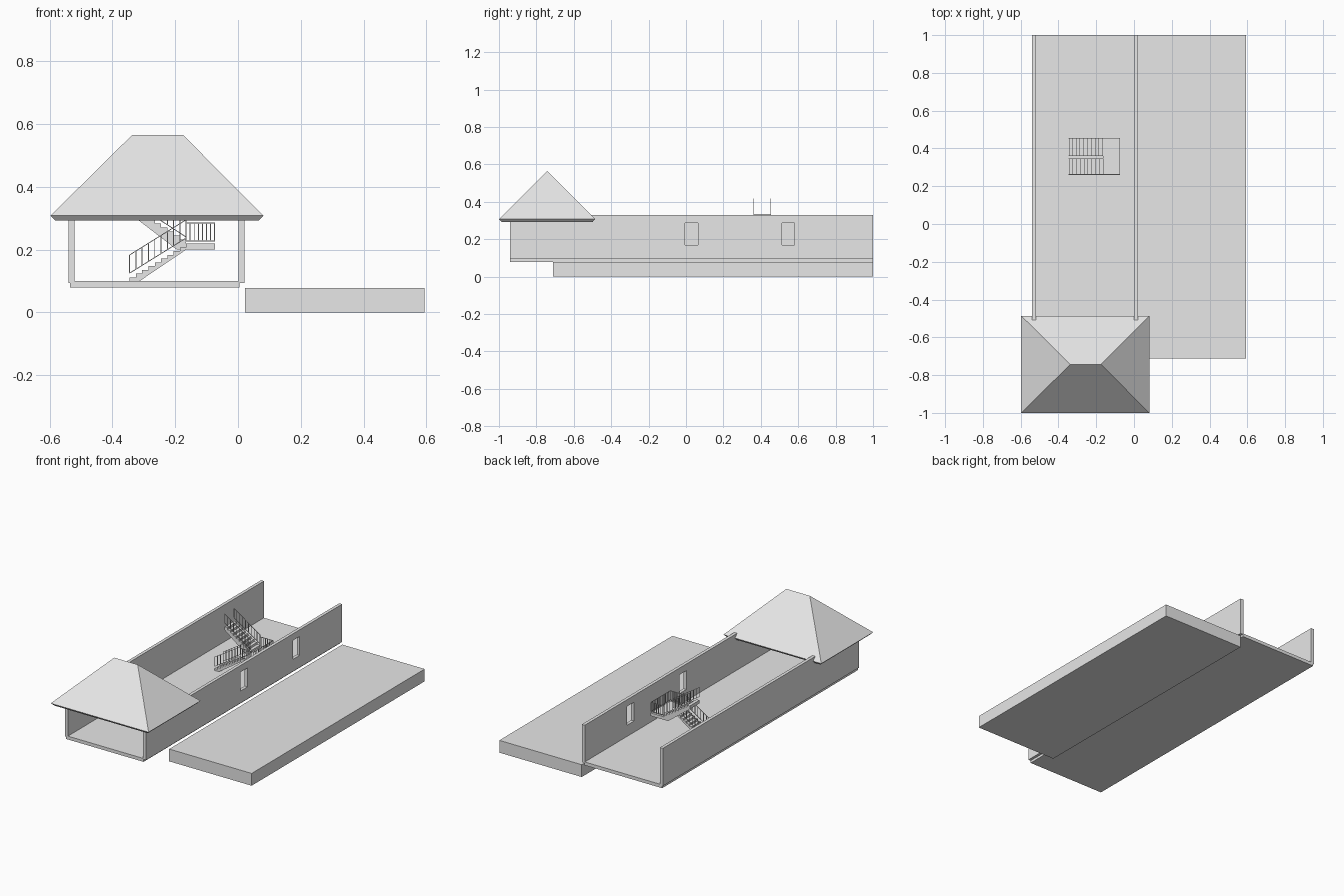
import bpy
import bmesh
from mathutils import Vector

cube = bpy.data.objects.get("Cube")
if cube:
    bpy.data.objects.remove(cube, do_unlink=True)

grey = bpy.data.materials.new("plain_grey")
grey.use_nodes = True
colour = (0.8, 0.8, 0.8, 1)
grey.diffuse_color = colour
grey.node_tree.nodes["Principled BSDF"].inputs["Base Color"].default_value = colour


def finish(name, bm):
    bmesh.ops.recalc_face_normals(bm, faces=bm.faces)
    mesh = bpy.data.meshes.new(name)
    bm.to_mesh(mesh)
    bm.free()
    mesh.materials.append(grey)
    obj = bpy.data.objects.new(name, mesh)
    bpy.context.collection.objects.link(obj)
    return obj


def add_prism(bm, profile, y0, y1):
    """Extrude an (x, z) outline along y."""
    face = bm.faces.new([bm.verts.new((x, y0, z)) for x, z in profile])
    moved = bmesh.ops.extrude_face_region(bm, geom=[face])["geom"]
    verts = [v for v in moved if isinstance(v, bmesh.types.BMVert)]
    bmesh.ops.translate(bm, verts=verts, vec=(0, y1 - y0, 0))


def add_box(bm, x, y, z):
    add_prism(bm, [(x[0], z[0]), (x[1], z[0]), (x[1], z[1]), (x[0], z[1])], *y)


def box(name, x, y, z):
    bm = bmesh.new()
    add_box(bm, x, y, z)
    return finish(name, bm)


# Ground slab, floor and long walls
box("side_slab", (0.022, 0.593), (-0.712, 1), (0, 0.077))
box("floor", (-0.535, 0.004), (-0.94, 1), (0.079, 0.1))
box("right_wall", (-0.54, -0.52), (-0.94, 1), (0.094, 0.33))
left_wall = box("left_wall", (0.001, 0.021), (-0.94, 1), (0.094, 0.33))

# Window openings in the left wall
for y in (-0.005, 0.512):
    cutter = box("window_cutter", (-0.05, 0.07), (y, y + 0.068), (0.17, 0.288))
    cutter.hide_render = True
    mod = left_wall.modifiers.new("window", "BOOLEAN")
    mod.operation = "DIFFERENCE"
    mod.object = cutter
    bpy.context.view_layer.objects.active = left_wall
    bpy.ops.object.modifier_apply(modifier=mod.name)
    bpy.data.objects.remove(cutter, do_unlink=True)

# Hipped roof with a bevelled eave: three stacked rings
bm = bmesh.new()
rings = []
for x0, x1, y0, y1, z in ((-0.582, 0.066, -0.987, -0.499, 0.293),
                          (-0.597, 0.081, -1, -0.486, 0.308)):
    rings.append([bm.verts.new(p) for p in
                  ((x0, y0, z), (x1, y0, z), (x1, y1, z), (x0, y1, z))])
low, eave = rings
bm.faces.new(low)
for i in range(4):
    j = (i + 1) % 4
    bm.faces.new((low[i], low[j], eave[j], eave[i]))
r0 = bm.verts.new((-0.337, -0.743, 0.565))
r1 = bm.verts.new((-0.175, -0.743, 0.565))
a, b, c, d = eave
for face in ((a, b, r1, r0), (b, c, r1), (c, d, r0, r1), (d, a, r0)):
    bm.faces.new(face)
finish("hipped_roof", bm)

# Staircase: two opposite flights around a landing
STEPS = 9
RUN = 0.02
FOOT = -0.345
TURN = FOOT + STEPS * RUN
LAND = 0.219


def flight(name, x, z, run, rise, y0, y1, under):
    """Stepped top edge closed by a sloping underside."""
    pts = [(x, z)]
    for i in range(STEPS):
        pts.append((x + i * run, z + (i + 1) * rise))
        pts.append((x + (i + 1) * run, z + (i + 1) * rise))
    bm = bmesh.new()
    add_prism(bm, pts + under, y0, y1)
    finish(name, bm)


rise = (LAND - 0.1) / (STEPS + 1)
flight("lower_flight", FOOT, 0.1, RUN, rise, 0.26, 0.348,
       [(TURN, 0.2), (FOOT + 0.032, 0.1)])
up_rise = (0.335 - LAND) / STEPS
flight("upper_flight", TURN, LAND, -RUN, up_rise, 0.36, 0.455,
       [(FOOT, 0.315), (TURN - 0.03, 0.2), (TURN, 0.2)])
box("landing", (TURN, -0.073), (0.26, 0.455), (0.2, LAND))

T = 0.0015


def railing(name, start, end, count, low, high):
    """Balusters between two sloping rails from start to end."""
    start, end = Vector(start), Vector(end)
    bm = bmesh.new()
    for i in range(count + 1):
        p = start.lerp(end, i / count)
        add_box(bm, (p.x - T, p.x + T), (p.y - T, p.y + T),
                (p.z + low, p.z + high))
    for h in (low, high):
        if start.x == end.x:
            add_box(bm, (start.x - T, start.x + T), (start.y, end.y),
                    (start.z + h - T, start.z + h + T))
        else:
            add_prism(bm, [(start.x, start.z + h - T), (end.x, end.z + h - T),
                           (end.x, end.z + h + T), (start.x, start.z + h + T)],
                      start.y - T, start.y + T)
    finish(name, bm)


for side, y in (("front", 0.262), ("back", 0.346)):
    railing("lower_" + side + "_railing", (FOOT, y, 0.113), (TURN, y, 0.225),
            STEPS, 0.012, 0.07)
for side, y in (("front", 0.362), ("back", 0.453)):
    railing("upper_" + side + "_railing", (TURN, y, 0.228), (FOOT, y, 0.345),
            STEPS, 0.012, 0.07)
for side, y in (("front", 0.262), ("back", 0.453)):
    railing("landing_" + side + "_railing", (TURN, y, LAND), (-0.075, y, LAND),
            7, 0.009, 0.066)
railing("landing_end_railing", (-0.075, 0.262, LAND), (-0.075, 0.453, LAND),
        12, 0.009, 0.066)
